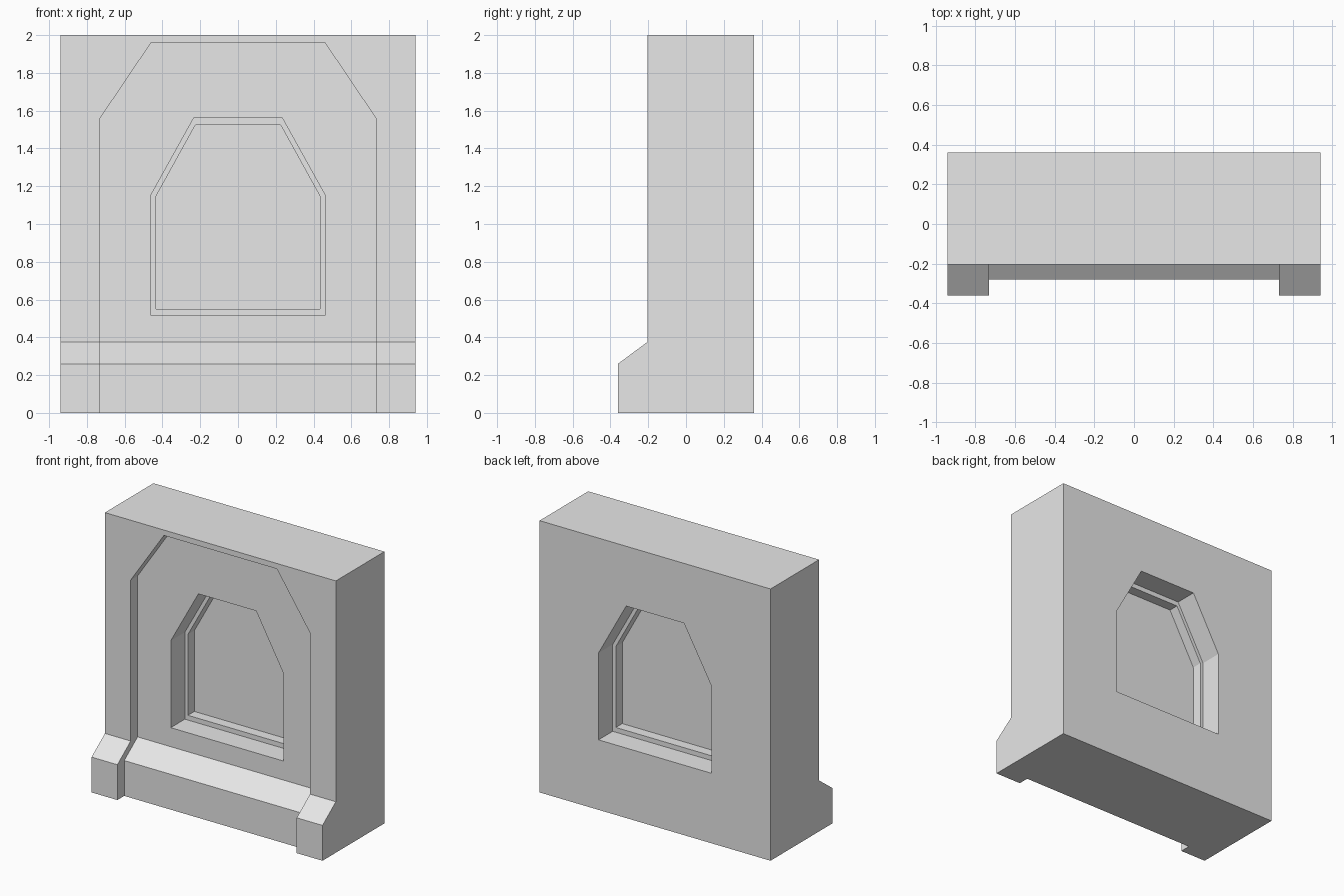
import bpy
import bmesh

cube = bpy.data.objects.get("Cube")
if cube:
    bpy.data.objects.remove(cube, do_unlink=True)

# One flat stone colour for everything
stone = bpy.data.materials.new("light_grey_stone")
stone.use_nodes = True
colour = (0.8, 0.8, 0.8, 1.0)
stone.diffuse_color = colour
stone.node_tree.nodes["Principled BSDF"].inputs["Base Color"].default_value = colour


def prism(name, outline, axis, lo, hi):
    """Extrude a flat outline along x (points are y, z) or y (points are x, z)."""
    def place(p, d):
        return (d, p[0], p[1]) if axis == "x" else (p[0], d, p[1])
    bm = bmesh.new()
    a = [bm.verts.new(place(p, lo)) for p in outline]
    b = [bm.verts.new(place(p, hi)) for p in outline]
    bm.faces.new(a)
    bm.faces.new(b[::-1])
    for i in range(len(a)):
        j = (i + 1) % len(a)
        bm.faces.new((a[j], a[i], b[i], b[j]))
    bmesh.ops.recalc_face_normals(bm, faces=bm.faces)
    mesh = bpy.data.meshes.new(name)
    bm.to_mesh(mesh)
    bm.free()
    mesh.materials.append(stone)
    obj = bpy.data.objects.new(name, mesh)
    bpy.context.collection.objects.link(obj)
    return obj


def boolean(target, cutter, operation):
    """Apply a boolean and discard the cutter."""
    cutter.hide_render = True
    mod = target.modifiers.new("cut", "BOOLEAN")
    mod.operation = operation
    mod.solver = "EXACT"
    mod.object = cutter
    bpy.context.view_layer.objects.active = target
    bpy.ops.object.modifier_apply(modifier=mod.name)
    bpy.data.objects.remove(cutter, do_unlink=True)


def arch(half, top_half, bottom, shoulder, top):
    """Symmetrical opening with chamfered upper corners."""
    right = [(half, bottom), (half, shoulder), (top_half, top)]
    return right + [(-x, z) for x, z in reversed(right)]


HALF, BACK, TOP = 0.94, 0.36, 2.0
WALL, FOOT, RECESS = -0.205, -0.36, 0.08
FOOT_TOP, SLOPE_TOP = 0.26, 0.375
MIDDLE, LIP = 0.117, 0.078

# Wall with a sloped plinth along its front foot
wall = prism("wall", [(BACK, 0), (BACK, TOP), (WALL, TOP), (WALL, SLOPE_TOP),
                      (FOOT, FOOT_TOP), (FOOT, 0)], "x", -HALF, HALF)

# Front recess that follows the plinth and has a chamfered head
recess = prism("recess_cutter", [(-1, -0.2), (FOOT + RECESS, -0.2),
                                 (FOOT + RECESS, FOOT_TOP), (WALL + RECESS, SLOPE_TOP),
                                 (WALL + RECESS, 2.2), (-1, 2.2)], "x", -0.85, 0.85)
boolean(recess, prism("head_cutter", arch(0.73, 0.46, -0.1, 1.56, 1.96), "y", -0.8, 0.8),
        "INTERSECT")
boolean(wall, recess, "DIFFERENCE")

# Window: wide reveals on both faces and a narrower opening between them
reveal = arch(0.46, 0.235, 0.515, 1.155, 1.56)
opening = arch(0.435, 0.225, 0.55, 1.145, 1.525)
for outline, lo, hi in ((reveal, -0.6, MIDDLE - LIP),
                        (reveal, MIDDLE + LIP, 0.6),
                        (opening, -0.7, 0.7)):
    boolean(wall, prism("window_cutter", outline, "y", lo, hi), "DIFFERENCE")

# Thin pane closing the opening
prism("window_pane", opening, "y", MIDDLE - 0.003, MIDDLE + 0.003)
